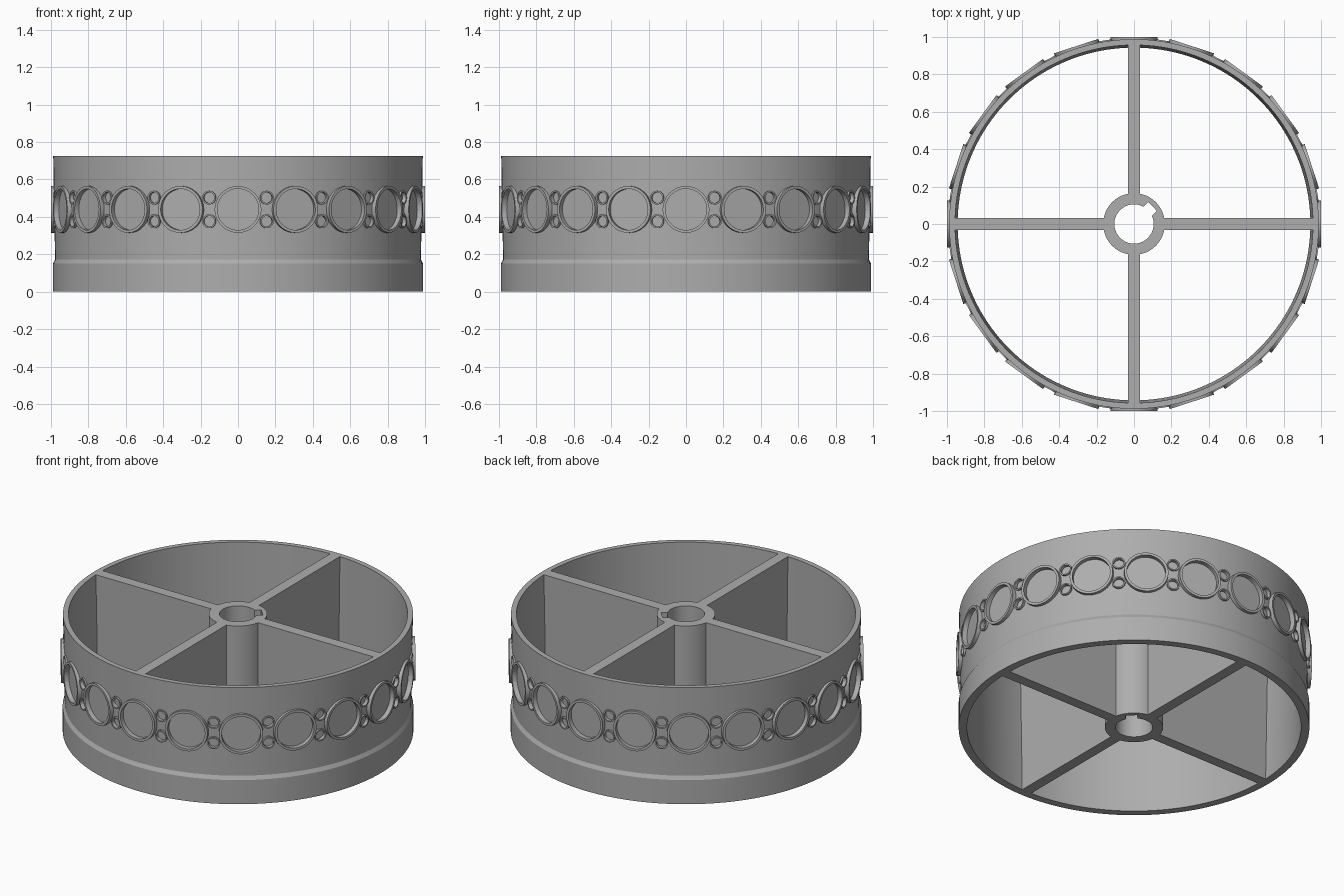
import bpy, bmesh, math
from mathutils import Matrix, Vector

cube = bpy.data.objects.get("Cube")
if cube:
    bpy.data.objects.remove(cube, do_unlink=True)

GREY = (0.42, 0.42, 0.42, 1)
grey = bpy.data.materials.new("plain grey")
grey.use_nodes = True
grey.diffuse_color = GREY
grey.node_tree.nodes["Principled BSDF"].inputs["Base Color"].default_value = GREY

HEIGHT = 0.725
BAND_Z = 0.44
COUNT = 20


def finish(name, bm):
    bmesh.ops.recalc_face_normals(bm, faces=bm.faces)
    mesh = bpy.data.meshes.new(name)
    bm.to_mesh(mesh)
    bm.free()
    mesh.materials.append(grey)
    obj = bpy.data.objects.new(name, mesh)
    bpy.context.collection.objects.link(obj)
    return obj


def smooth(obj):
    bpy.ops.object.select_all(action='DESELECT')
    obj.select_set(True)
    bpy.context.view_layer.objects.active = obj
    bpy.ops.object.shade_smooth_by_angle(angle=math.radians(25))


def lathe(bm, profile, segments, matrix=Matrix()):
    """Revolve a closed (radius, height) profile around z."""
    loops = []
    for i in range(segments):
        turn = Matrix.Rotation(math.tau * i / segments, 4, 'Z')
        loops.append([bm.verts.new(matrix @ turn @ Vector((r, 0, z))) for r, z in profile])
    n = len(profile)
    for i in range(segments):
        a, b = loops[i], loops[(i + 1) % segments]
        for j in range(n):
            k = (j + 1) % n
            bm.faces.new((a[j], b[j], b[k], a[k]))


def tube(bm, r_in, r_out, z0, z1, segments, matrix=Matrix()):
    lathe(bm, [(r_in, z0), (r_out, z0), (r_out, z1), (r_in, z1)], segments, matrix)


def box(bm, size, matrix):
    bmesh.ops.create_cube(bm, size=1, matrix=matrix @ Matrix.Diagonal((*size, 1)))


def cut(obj, cutter):
    cutter.hide_render = True
    mod = obj.modifiers.new("cut", 'BOOLEAN')
    mod.operation = 'DIFFERENCE'
    mod.solver = 'EXACT'
    mod.object = cutter
    bpy.context.view_layer.objects.active = obj
    bpy.ops.object.modifier_apply(modifier=mod.name)
    bpy.data.objects.remove(cutter, do_unlink=True)


def outward(angle, z):
    """Frame at the wheel axis whose z axis points out of the rim."""
    return (Matrix.Translation((0, 0, z)) @ Matrix.Rotation(angle, 4, 'Z')
            @ Matrix.Rotation(math.pi / 2, 4, 'Y'))


# Placement of the circles on the band: frame, radius, ring width
circles = []
for i in range(COUNT):
    angle = math.tau * i / COUNT
    circles.append((outward(angle, BAND_Z), 0.125, 0.015))
    for dz in (-0.063, 0.063):
        circles.append((outward(angle + math.pi / COUNT, BAND_Z + dz), 0.037, 0.008))

# Rim wall with a stepped foot and a slightly tapered inside
bm = bmesh.new()
lathe(bm, [(0.943, 0), (0.99, 0), (0.99, 0.15), (0.978, 0.172),
           (0.988, HEIGHT), (0.957, HEIGHT)], 160)
rim = finish("rim_wall", bm)

# Flat-floored recesses inside every circle
bm = bmesh.new()
for frame, radius, width in circles:
    bmesh.ops.create_cone(bm, cap_ends=True, segments=32, radius1=radius - width / 2,
                          radius2=radius - width / 2, depth=0.1,
                          matrix=frame @ Matrix.Translation((0, 0, 1.022)))
cut(rim, finish("recess_cutter", bm))
smooth(rim)

# Raised rings around the recesses
bm = bmesh.new()
for frame, radius, width in circles:
    top = 1.0 if radius > 0.1 else 0.994
    tube(bm, radius - width, radius, 0.965, top, 48 if radius > 0.1 else 24, frame)
smooth(finish("band_rings", bm))

# Hub with a bore and a keyway
bm = bmesh.new()
tube(bm, 0.105, 0.165, 0, HEIGHT, 64)
hub = finish("hub", bm)
bm = bmesh.new()
box(bm, (0.08, 0.066, 2), Matrix.Rotation(math.radians(43), 4, 'Z')
    @ Matrix.Translation((0.097, 0, 0)))
cut(hub, finish("keyway_cutter", bm))
smooth(hub)

# Four full-height spokes
bm = bmesh.new()
for i in range(4):
    box(bm, (0.8, 0.066, HEIGHT), Matrix.Rotation(math.pi / 2 * i, 4, 'Z')
        @ Matrix.Translation((0.56, 0, HEIGHT / 2)))
finish("spokes", bm)
